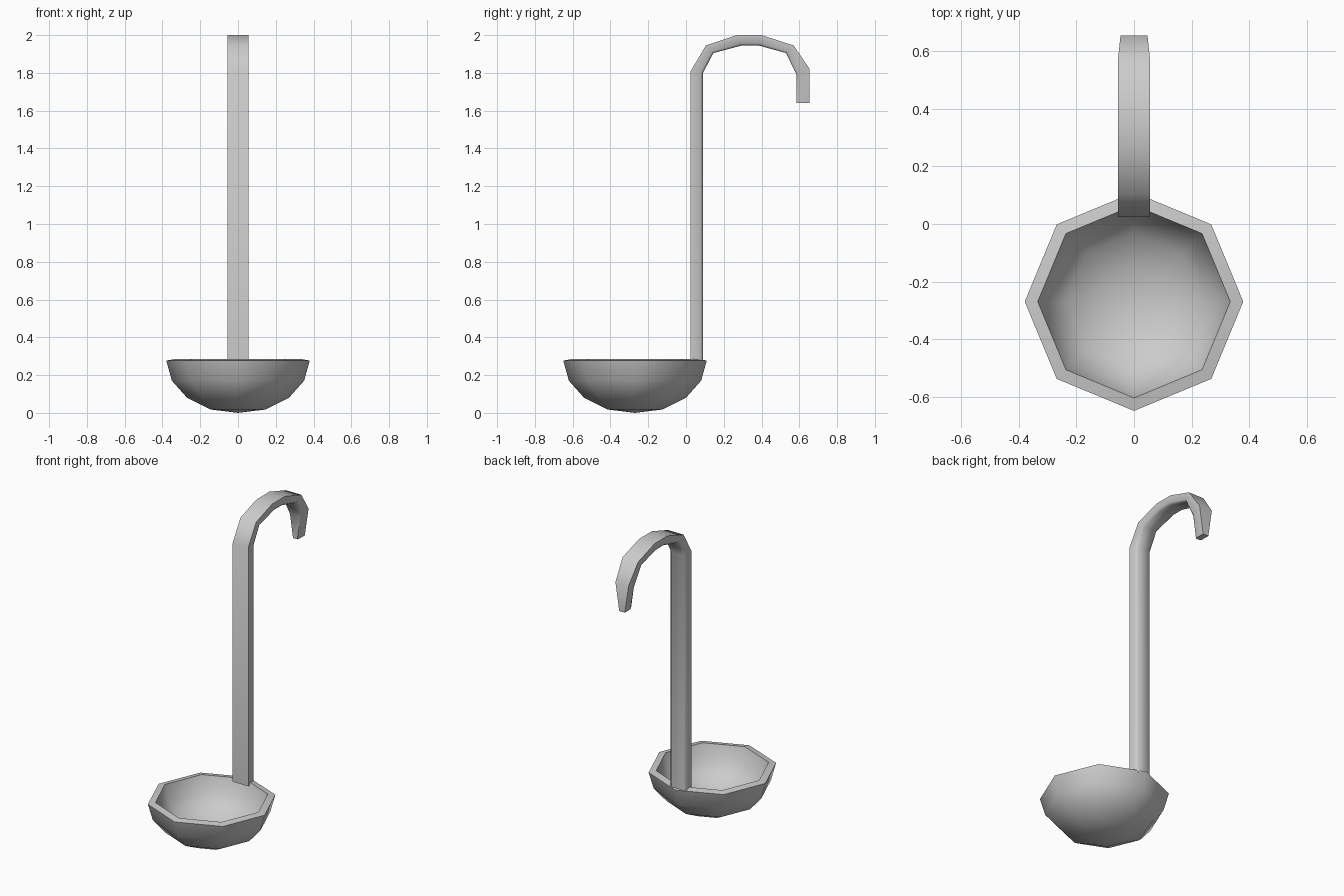
import bpy, bmesh, math

if "Cube" in bpy.data.objects:
    bpy.data.objects.remove(bpy.data.objects["Cube"])

steel = bpy.data.materials.new("grey_steel")
steel.diffuse_color = (0.6, 0.6, 0.6, 1)
steel.use_nodes = True
steel.node_tree.nodes["Principled BSDF"].inputs["Base Color"].default_value = steel.diffuse_color


def finish(bm, name):
    bmesh.ops.remove_doubles(bm, verts=bm.verts, dist=1e-5)
    bmesh.ops.recalc_face_normals(bm, faces=bm.faces)
    me = bpy.data.meshes.new(name)
    bm.to_mesh(me)
    bm.free()
    me.materials.append(steel)
    ob = bpy.data.objects.new(name, me)
    bpy.context.collection.objects.link(ob)
    bpy.ops.object.select_all(action='DESELECT')
    ob.select_set(True)
    bpy.context.view_layer.objects.active = ob
    bpy.ops.object.shade_smooth_by_angle(angle=math.radians(50))
    return ob


# bowl: octagonal lathe of (radius, z), outer wall up then inner wall down
profile = [(0, 0), (0.145, 0.018), (0.27, 0.08), (0.35, 0.17), (0.38, 0.277),
           (0.335, 0.285), (0.305, 0.185), (0.238, 0.115), (0.128, 0.065), (0, 0.05)]
bm = bmesh.new()
verts = [bm.verts.new((r, 0, z)) for r, z in profile]
edges = [bm.edges.new(pair) for pair in zip(verts, verts[1:])]
bmesh.ops.spin(bm, geom=verts + edges, cent=(0, 0, 0), axis=(0, 0, 1),
               angle=math.tau, steps=8, use_duplicate=False)
bmesh.ops.translate(bm, verts=bm.verts, vec=(0, -0.27, 0))
finish(bm, "bowl")

# handle: rings along the hook, (outer y, outer z, inner y, inner z, half width)
path = [(0.025, 0.265, 0.09, 0.265, 0.056), (0.025, 1.81, 0.09, 1.80, 0.056),
        (0.105, 1.945, 0.145, 1.905, 0.056), (0.27, 2.0, 0.295, 1.945, 0.056),
        (0.40, 2.0, 0.385, 1.945, 0.056), (0.57, 1.945, 0.53, 1.905, 0.056),
        (0.655, 1.82, 0.585, 1.79, 0.047), (0.655, 1.64, 0.585, 1.64, 0.02)]
# cross-section: (share of half width, share of thickness), inner corners bevelled
section = [(-1, 0), (1, 0), (1, 0.8), (0.78, 1), (-0.78, 1), (-1, 0.8)]
bm = bmesh.new()
rings = [[bm.verts.new((s * w, oy + (iy - oy) * t, oz + (iz - oz) * t)) for s, t in section]
         for oy, oz, iy, iz, w in path]
for a, b in zip(rings, rings[1:]):
    for i in range(len(section)):
        j = (i + 1) % len(section)
        bm.faces.new((a[i], a[j], b[j], b[i]))
bm.faces.new(rings[0])
bm.faces.new(rings[-1])
finish(bm, "hooked_handle")
